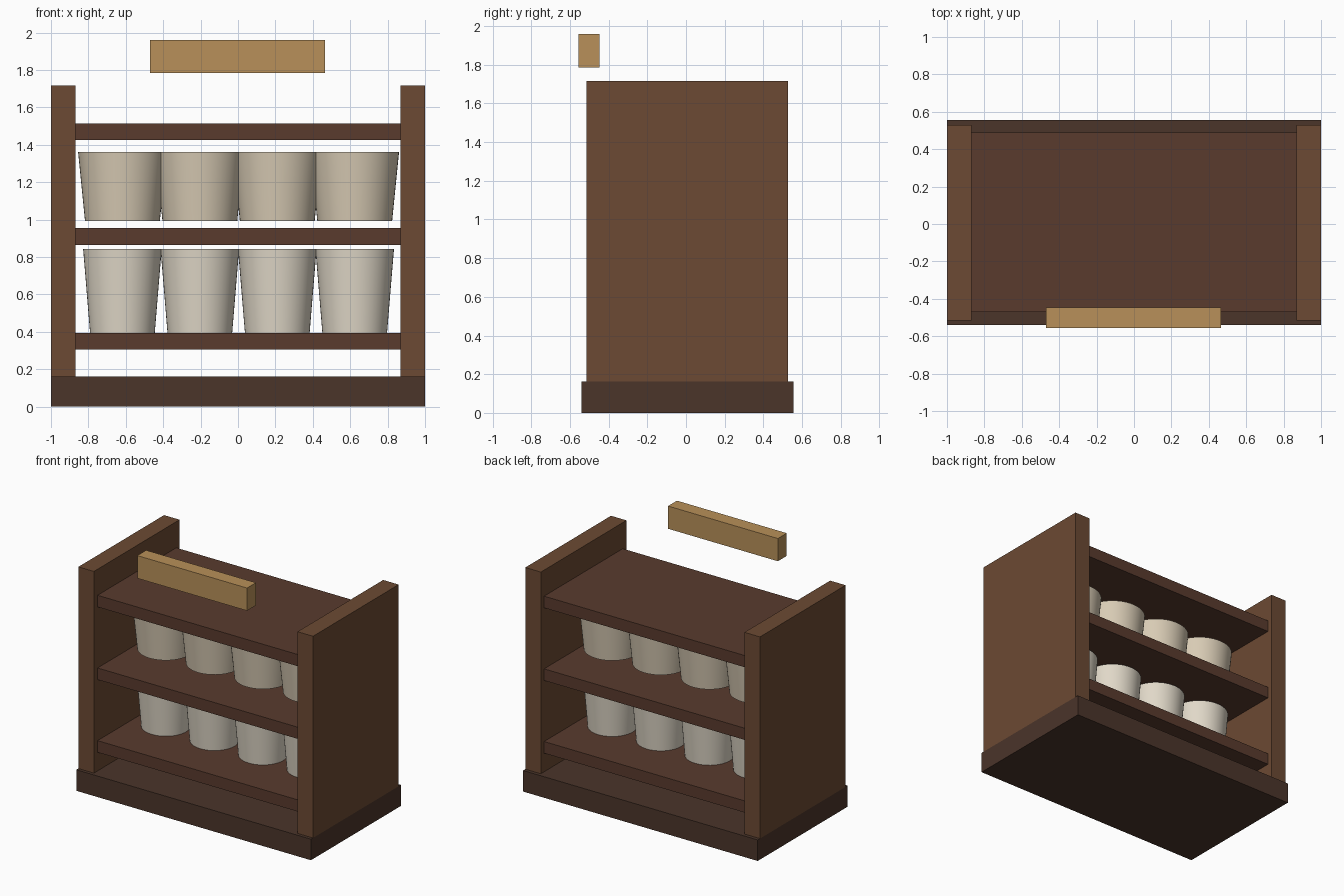
import bpy

if "Cube" in bpy.data.objects:
    bpy.data.objects.remove(bpy.data.objects["Cube"])


def material(name, rgb):
    m = bpy.data.materials.new(name)
    m.diffuse_color = (*rgb, 1)
    m.use_nodes = True
    m.node_tree.nodes["Principled BSDF"].inputs["Base Color"].default_value = m.diffuse_color
    return m


BASE = material("dark_wood", (0.07, 0.035, 0.023))
SIDE = material("brown_wood", (0.15, 0.068, 0.033))
SHELF = material("shelf_wood", (0.10, 0.043, 0.027))
SIGN = material("light_wood", (0.48, 0.28, 0.10))
CREAM = material("cream", (0.75, 0.69, 0.58))
TAN = material("warm_cream", (0.69, 0.60, 0.46))


def box(name, x, y, z, mat):
    """Box from (min, max) ranges on each axis."""
    bpy.ops.mesh.primitive_cube_add(size=1, location=[(a + b) / 2 for a, b in (x, y, z)])
    ob = bpy.context.object
    ob.name = name
    ob.scale = [b - a for a, b in (x, y, z)]
    bpy.ops.object.transform_apply(location=False, rotation=False, scale=True)
    ob.data.materials.append(mat)


def cup(name, x, z0, z1, r0, r1, mat):
    """Tapered cup, wider at the top."""
    bpy.ops.mesh.primitive_cone_add(vertices=48, radius1=r0, radius2=r1, depth=z1 - z0,
                                    location=(x, 0.005, (z0 + z1) / 2))
    ob = bpy.context.object
    ob.name = name
    ob.data.materials.append(mat)
    bpy.ops.object.shade_smooth_by_angle()


# plinth
box("base", (-1, 1), (-0.54, 0.555), (0, 0.162), BASE)

# side panels
box("left_side", (-1, -0.868), (-0.515, 0.528), (0.162, 1.716), SIDE)
box("right_side", (0.868, 1), (-0.515, 0.528), (0.162, 1.716), SIDE)

# three shelves
for i in range(3):
    z = 0.305 + 0.56 * i
    box(f"shelf_{i + 1}", (-0.87, 0.87), (-0.47, 0.488), (z, z + 0.09), SHELF)

# two rows of cups
for i in range(4):
    x = 0.003 + 0.414 * (i - 1.5)
    cup(f"lower_cup_{i + 1}", x, 0.395, 0.843, 0.173, 0.21, CREAM)
    cup(f"upper_cup_{i + 1}", x, 0.992, 1.362, 0.2, 0.237, TAN)

# sign board above the front
box("sign_board", (-0.47, 0.466), (-0.555, -0.447), (1.785, 1.96), SIGN)
